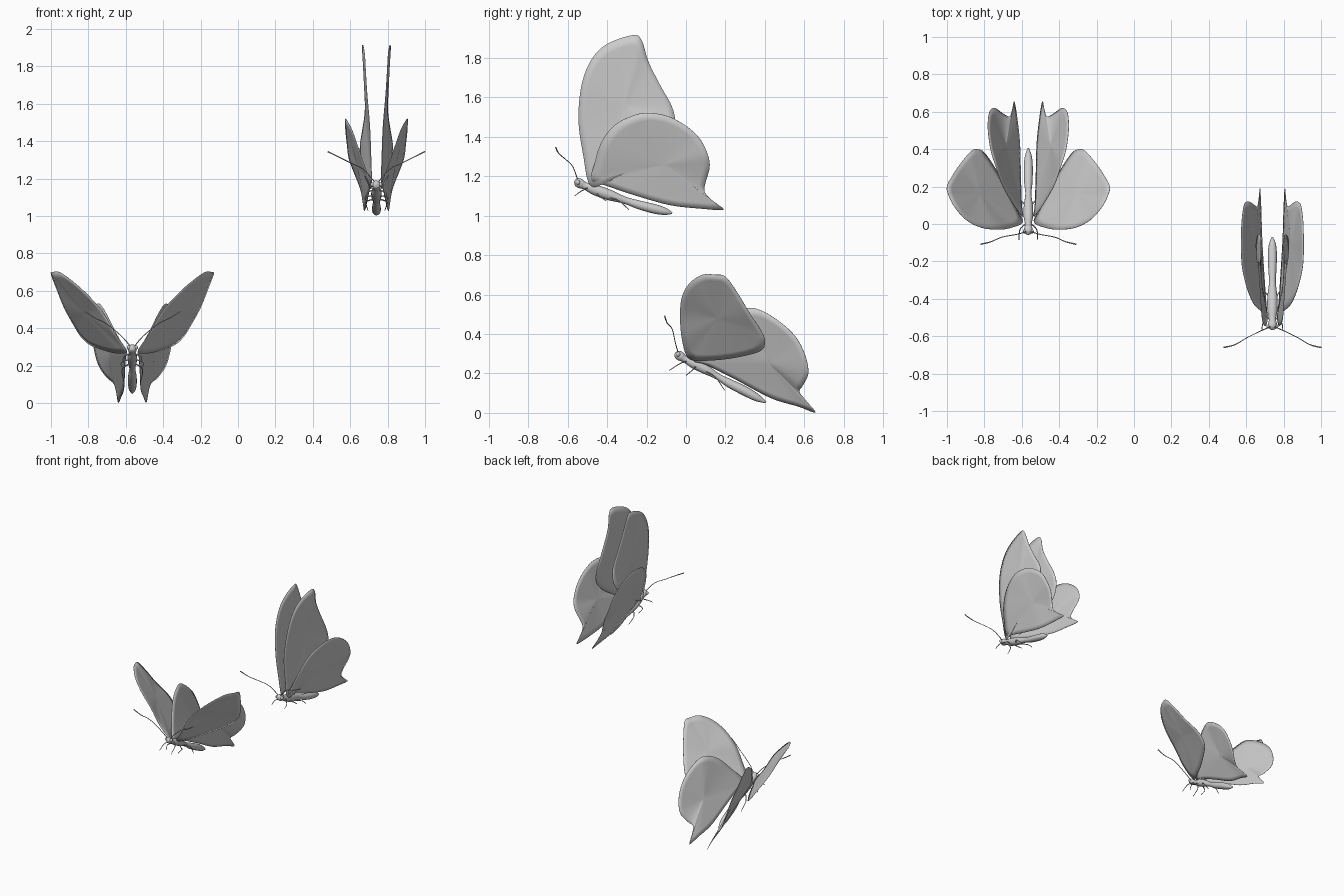
import bpy, bmesh, math
from mathutils import Vector


def finish(bm, name):
    bmesh.ops.recalc_face_normals(bm, faces=bm.faces)
    for f in bm.faces:
        f.smooth = True
    me = bpy.data.meshes.new(name)
    bm.to_mesh(me)
    bm.free()
    ob = bpy.data.objects.new(name, me)
    bpy.context.scene.collection.objects.link(ob)
    return ob


def spline(pts, n, closed):
    """Catmull-Rom through points (any dimension)."""
    pts = [Vector(p) for p in pts]
    k, out = len(pts), []
    for i in range(k if closed else k - 1):
        if closed:
            a, b, c, d = (pts[(i + j) % k] for j in (-1, 0, 1, 2))
        else:
            a, b, c, d = (pts[min(max(i + j, 0), k - 1)] for j in (-1, 0, 1, 2))
        for s in range(n):
            t = s / n
            out.append(b + (c - a) * (t / 2) + (a * 2 - b * 5 + c * 4 - d) * (t * t / 2)
                       + (b * 3 - a - c * 3 + d) * (t ** 3 / 2))
    if not closed:
        out.append(pts[-1])
    return out


def tube(name, pts, cx, side=1, sides=10, n=4):
    """Round loft through (x, y, z, radius) points."""
    path = spline(pts, n, False)
    bm, rings = bmesh.new(), []
    for i, p in enumerate(path):
        t = (path[min(i + 1, len(path) - 1)] - path[max(i - 1, 0)]).to_3d().normalized()
        v = t.cross(Vector((1, 0, 0))).normalized()
        u = v.cross(t)
        r = max(p[3], 0.0008)
        ring = []
        for k in range(sides):
            a = 2 * math.pi * k / sides
            q = p.to_3d() + u * (r * math.cos(a)) + v * (r * math.sin(a))
            ring.append(bm.verts.new((cx + side * q.x, q.y, q.z)))
        rings.append(ring)
    for a, b in zip(rings, rings[1:]):
        for k in range(sides):
            bm.faces.new((a[k], a[k - 1], b[k - 1], b[k]))
    bm.faces.new(rings[0])
    bm.faces.new(rings[-1])
    return finish(bm, name)


def wing(name, outline, cx, side):
    """Thin membrane spanning a closed 3D outline."""
    edge = spline(outline, 5, True)
    mid = sum(edge, Vector((0, 0, 0))) / len(edge)
    bm, rings, steps = bmesh.new(), [], 7
    for s in range(steps):
        f = 1 - s / steps
        rings.append([bm.verts.new(mid.lerp(p, f)) for p in edge])
    hub = bm.verts.new(mid)
    m = len(edge)
    for a, b in zip(rings, rings[1:]):
        for k in range(m):
            bm.faces.new((a[k], a[k - 1], b[k - 1], b[k]))
    for k in range(m):
        bm.faces.new((rings[-1][k], rings[-1][k - 1], hub))
    inner = [v for r in rings[1:] for v in r] + [hub]
    for _ in range(15):
        bmesh.ops.smooth_vert(bm, verts=inner, factor=0.5,
                              use_axis_x=True, use_axis_y=True, use_axis_z=True)
    for v in bm.verts:
        v.co.x = cx + side * v.co.x
    ob = finish(bm, name)
    mod = ob.modifiers.new("thickness", 'SOLIDIFY')
    mod.thickness, mod.offset = 0.002, 0


def eye(name, loc):
    bm = bmesh.new()
    bmesh.ops.create_uvsphere(bm, u_segments=12, v_segments=8, radius=0.012)
    bmesh.ops.translate(bm, verts=bm.verts, vec=loc)
    finish(bm, name)


# x values are offsets from each insect's own centre line
gliding = dict(
    cx=-0.565,
    fore=[(.03, .01, .28), (.09, -.02, .37), (.16, -.03, .49), (.25, -.02, .59),
          (.33, .02, .66), (.39, .085, .70), (.425, .15, .70), (.435, .20, .69),
          (.405, .26, .61), (.365, .32, .51), (.31, .385, .41), (.275, .40, .355),
          (.225, .37, .31), (.13, .22, .275), (.06, .08, .265)],
    hind=[(.03, .04, .27), (.09, .12, .38), (.14, .21, .48), (.175, .31, .53),
          (.20, .39, .515), (.215, .49, .45), (.215, .56, .38), (.205, .605, .29),
          (.18, .62, .20), (.135, .59, .135), (.10, .575, .105), (.085, .615, .055),
          (.075, .655, .002), (.06, .57, .032), (.045, .43, .075), (.04, .25, .17),
          (.035, .10, .245)],
    body=[(0, -.055, .305, .004), (0, -.045, .298, .02), (0, -.025, .285, .023),
          (0, -.005, .272, .017), (0, .04, .25, .025), (0, .10, .22, .024),
          (0, .16, .185, .016), (0, .22, .15, .022), (0, .30, .11, .024),
          (0, .36, .077, .019), (0, .405, .053, .004)],
    antenna=[(.012, -.04, .305, .003), (.06, -.055, .36, .0025), (.14, -.07, .425, .0025),
             (.20, -.095, .455, .003), (.255, -.108, .49, .004)],
    legs=[[(.015, .0, .26), (.045, -.03, .25), (.05, -.085, .215)],
          [(.015, .05, .235), (.06, .03, .215), (.05, .0, .19)],
          [(.015, .10, .21), (.055, .15, .18), (.045, .195, .115)]],
    eye=(.018, -.04, .297))

upright = dict(
    cx=0.74,
    fore=[(.025, -.49, 1.16), (.028, -.52, 1.30), (.035, -.545, 1.48), (.05, -.53, 1.66),
          (.058, -.48, 1.79), (.063, -.40, 1.87), (.072, -.27, 1.915), (.076, -.225, 1.89),
          (.064, -.19, 1.78), (.062, -.13, 1.66), (.062, -.07, 1.55), (.075, -.057, 1.46),
          (.088, -.10, 1.37), (.08, -.22, 1.27), (.04, -.42, 1.16)],
    hind=[(.03, -.48, 1.18), (.06, -.465, 1.26), (.098, -.43, 1.37), (.13, -.36, 1.46),
          (.157, -.26, 1.51), (.166, -.18, 1.52), (.167, -.09, 1.503), (.165, 0, 1.455),
          (.158, .07, 1.39), (.148, .11, 1.31), (.125, .12, 1.245), (.095, .10, 1.17),
          (.08, .095, 1.12), (.072, .14, 1.07), (.066, .19, 1.03), (.06, .08, 1.035),
          (.055, -.08, 1.053), (.045, -.25, 1.10), (.035, -.40, 1.15)],
    body=[(0, -.565, 1.177, .004), (0, -.555, 1.172, .02), (0, -.535, 1.162, .024),
          (0, -.51, 1.15, .019), (0, -.46, 1.13, .027), (0, -.39, 1.105, .027),
          (0, -.31, 1.078, .018), (0, -.24, 1.055, .022), (0, -.16, 1.034, .024),
          (0, -.105, 1.021, .018), (0, -.07, 1.012, .004)],
    antenna=[(.012, -.55, 1.185, .003), (.07, -.575, 1.25, .0025), (.14, -.61, 1.285, .0025),
             (.20, -.645, 1.315, .003), (.26, -.66, 1.345, .004)],
    legs=[[(.015, -.50, 1.14), (.05, -.53, 1.125), (.055, -.565, 1.10)],
          [(.015, -.45, 1.11), (.06, -.44, 1.10), (.05, -.405, 1.075)],
          [(.015, -.39, 1.09), (.055, -.34, 1.075), (.045, -.29, 1.03)]],
    eye=(.02, -.548, 1.168))

for label, b in (("gliding", gliding), ("upright", upright)):
    cx = b["cx"]
    # head, thorax and abdomen
    tube(label + "_body", b["body"], cx, sides=16)
    for side, s in (("right", 1), ("left", -1)):
        tag = f"{label}_{side}_"
        # wings
        wing(tag + "forewing", b["fore"], cx, s)
        wing(tag + "hindwing", b["hind"], cx, s)
        # antennae, legs and eyes
        tube(tag + "antenna", b["antenna"], cx, s, sides=6)
        for i, leg in enumerate(b["legs"]):
            tube(f"{tag}leg_{i + 1}", [(*p, r) for p, r in zip(leg, (.004, .003, .002))],
                 cx, s, sides=6)
        e = b["eye"]
        eye(tag + "eye", (cx + s * e[0], e[1], e[2]))
